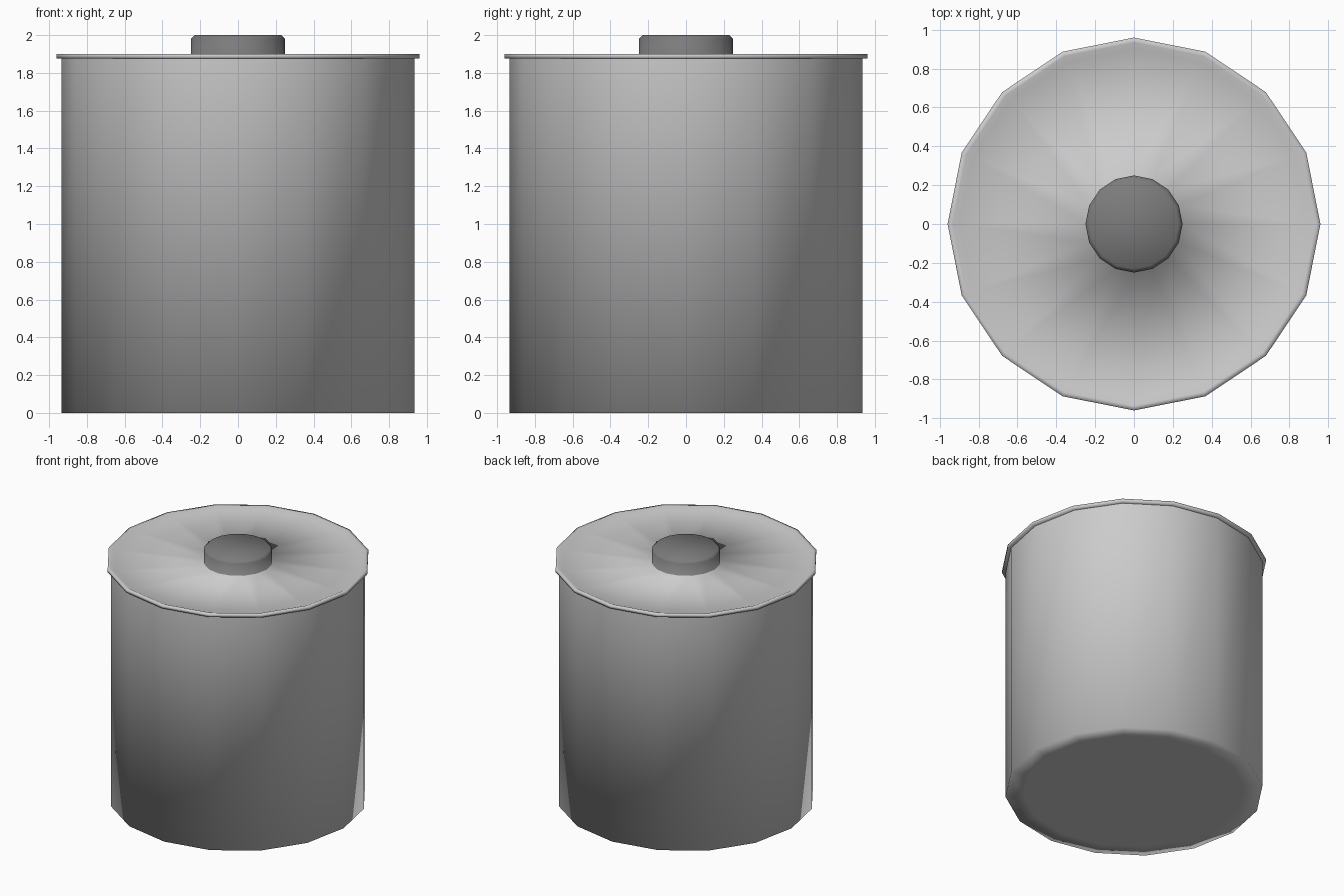
import bpy, bmesh
from math import cos, sin, tau

if "Cube" in bpy.data.objects:
    bpy.data.objects.remove(bpy.data.objects["Cube"])

SIDES = 16


def lathe(name, profile, cap_bottom=True, cap_top=True):
    """Revolve (radius, height) points into a smooth 16-sided solid."""
    bm = bmesh.new()
    rings = [[bm.verts.new((r * cos(tau * i / SIDES), r * sin(tau * i / SIDES), z))
              for i in range(SIDES)] for r, z in profile]
    for a, b in zip(rings, rings[1:]):
        for i in range(SIDES):
            j = (i + 1) % SIDES
            bm.faces.new((a[i], a[j], b[j], b[i]))
    if cap_bottom:
        bm.faces.new(rings[0][::-1])
    if cap_top:
        bm.faces.new(rings[-1])
    for f in bm.faces:
        f.smooth = True
    mesh = bpy.data.meshes.new(name)
    bm.to_mesh(mesh)
    bm.free()
    obj = bpy.data.objects.new(name, mesh)
    bpy.context.collection.objects.link(obj)
    return obj


# Straight canister wall with a flat base
lathe("canister_body", [(0.80, 0), (0.935, 0), (0.935, 1.876)], cap_top=False)

# Overhanging lid with a slightly raised rim; rises into the knob base, and dark knob
lid = lathe("lid_with_knob", [
    (0.92, 1.876), (0.96, 1.876), (0.96, 1.90), (0.935, 1.90), (0.90, 1.885),
    (0.25, 1.885), (0.25, 1.98), (0.23, 2.0)])

dark = bpy.data.materials.new("dark_knob")
dark.diffuse_color = (0.2, 0.2, 0.2, 1)
dark.use_nodes = True
dark.node_tree.nodes["Principled BSDF"].inputs["Base Color"].default_value = dark.diffuse_color
grey = bpy.data.materials.new("lid_grey")
grey.diffuse_color = (0.8, 0.8, 0.8, 1)
grey.use_nodes = True
grey.node_tree.nodes["Principled BSDF"].inputs["Base Color"].default_value = grey.diffuse_color
lid.data.materials.append(grey)
lid.data.materials.append(dark)
for p in lid.data.polygons:
    if p.center.z > 1.91:
        p.material_index = 1
